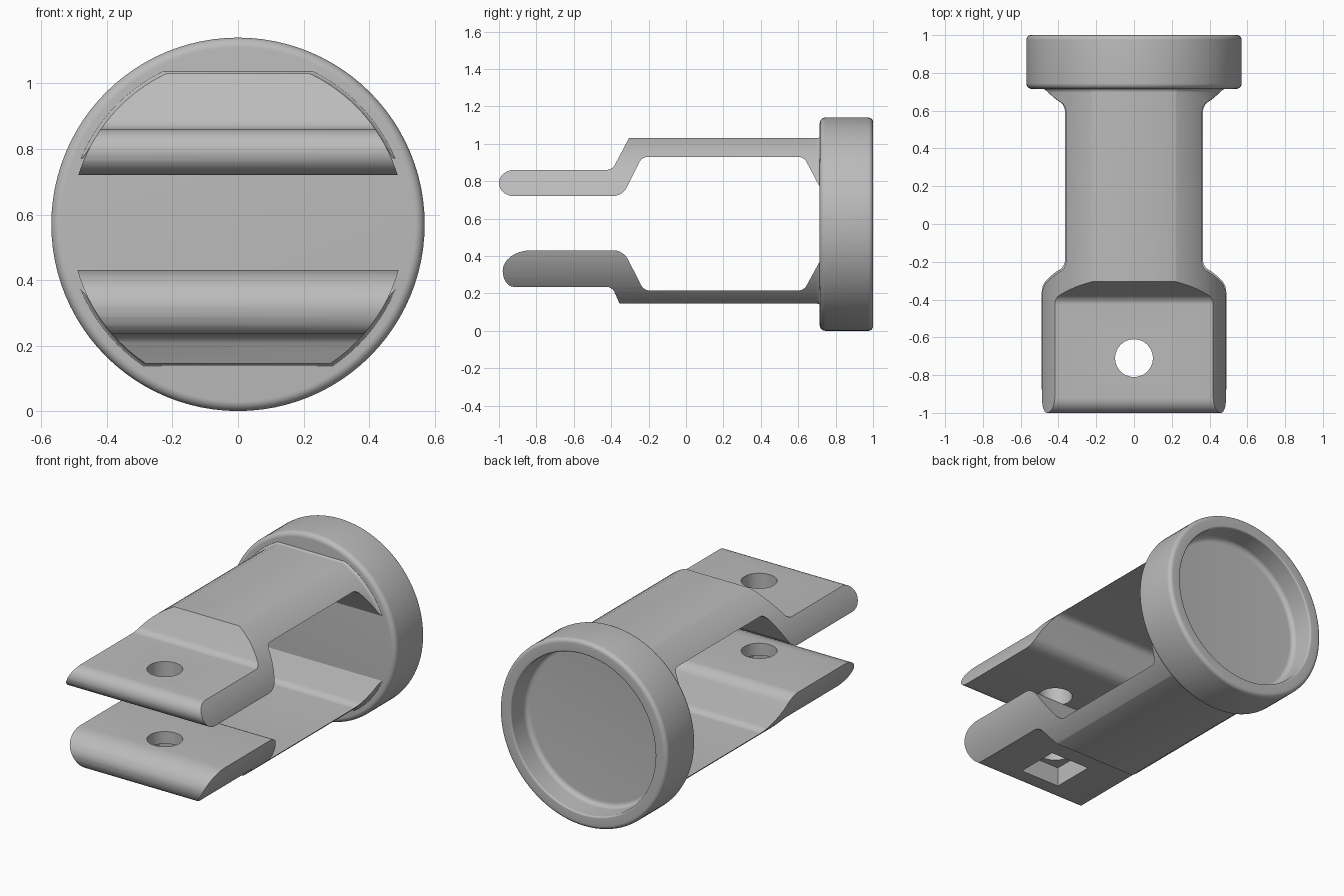
import bpy, bmesh, math
from mathutils import Vector, Matrix

cube = bpy.data.objects.get("Cube")
if cube:
    bpy.data.objects.remove(cube, do_unlink=True)

AXIS_Z = 0.57      # height of the long axis
HOLE_Y = -0.71     # bolt position along the arms

grey = bpy.data.materials.new("plain grey")
grey.use_nodes = True
grey.diffuse_color = (0.5, 0.5, 0.5, 1)
grey.node_tree.nodes["Principled BSDF"].inputs["Base Color"].default_value = (0.5, 0.5, 0.5, 1)


def rounded(corners, closed=True, steps=8):
    """Replace corners (u, v, reach_in, reach_out) by elliptical arcs."""
    out, n = [], len(corners)
    for i, c in enumerate(corners):
        p = Vector(c[:2])
        if len(c) == 2:
            out.append(p)
            continue
        a = (Vector(corners[i - 1][:2]) - p).normalized() * c[2]
        b = (Vector(corners[(i + 1) % n][:2]) - p).normalized() * c[-1]
        for k in range(steps + 1):
            t = math.pi / 2 * k / steps
            out.append(p + a * (1 - math.sin(t)) + b * (1 - math.cos(t)))
    return out


def finish(name, bm):
    bmesh.ops.recalc_face_normals(bm, faces=bm.faces)
    mesh = bpy.data.meshes.new(name)
    bm.to_mesh(mesh)
    bm.free()
    mesh.materials.append(grey)
    ob = bpy.data.objects.new(name, mesh)
    bpy.context.collection.objects.link(ob)
    return ob


def extrude_x(name, points, half):
    bm = bmesh.new()
    face = bm.faces.new([bm.verts.new((-half, y, z)) for y, z in points])
    moved = bmesh.ops.extrude_face_region(bm, geom=[face])["geom"]
    verts = [v for v in moved if isinstance(v, bmesh.types.BMVert)]
    bmesh.ops.translate(bm, verts=verts, vec=(2 * half, 0, 0))
    return finish(name, bm)


def lathe_y(name, points, segments=96):
    bm = bmesh.new()
    verts = [bm.verts.new((r, y, AXIS_Z)) for r, y in points]
    edges = [bm.edges.new(pair) for pair in zip(verts, verts[1:])]
    bmesh.ops.spin(bm, geom=verts + edges, cent=(0, 0, AXIS_Z), axis=(0, 1, 0),
                   angle=math.tau, steps=segments, use_duplicate=False)
    bmesh.ops.remove_doubles(bm, verts=bm.verts, dist=0.0001)
    return finish(name, bm)


def prism_z(name, sides, radius, low, high, turn=0):
    bm = bmesh.new()
    place = Matrix.Translation((0, HOLE_Y, (low + high) / 2)) @ Matrix.Rotation(turn, 4, "Z")
    bmesh.ops.create_cone(bm, cap_ends=True, segments=sides, radius1=radius,
                          radius2=radius, depth=high - low, matrix=place)
    return finish(name, bm)


def select_only(ob):
    bpy.ops.object.select_all(action="DESELECT")
    bpy.context.view_layer.objects.active = ob
    ob.select_set(True)


def boolean(ob, cutter, operation):
    mod = ob.modifiers.new("cut", "BOOLEAN")
    mod.object, mod.operation, mod.solver = cutter, operation, "EXACT"
    select_only(ob)
    bpy.ops.object.modifier_apply(modifier=mod.name)
    bpy.data.objects.remove(cutter, do_unlink=True)


def smooth(ob):
    select_only(ob)
    bpy.ops.object.shade_smooth_by_angle(angle=math.radians(36))


# Round cup with a recess in its back
cup = lathe_y("end_cup", rounded([
    (0, 0.715), (0.57, 0.715, 0.03), (0.57, 1, 0.025),
    (0.49, 1, 0.01), (0.49, 0.85, 0.03), (0, 0.85)]))
smooth(cup)

# Side profiles of the two cranked arms
upper = [(-1, 0.72, 0.08, 0.07), (-1, 0.86, 0.07, 0.08), (-0.395, 0.86, 0.03),
         (-0.305, 1.03), (0.72, 1.03, 0.02), (0.72, 1.05), (0.75, 1.05),
         (0.75, 0.76), (0.72, 0.76), (0.63, 0.93, 0.03),
         (-0.235, 0.93, 0.03), (-0.34, 0.72, 0.05)]
lower = [(-0.98, 0.235, 0.06, 0.085), (-0.98, 0.43, 0.11, 0.15),
         (-0.335, 0.43, 0.05), (-0.225, 0.215, 0.03), (0.63, 0.215, 0.03),
         (0.72, 0.38), (0.75, 0.38), (0.75, 0.125), (0.72, 0.125),
         (0.72, 0.145, 0.02), (-0.355, 0.145), (-0.395, 0.235, 0.03)]

for name, profile in (("upper_arm", upper), ("lower_arm", lower)):
    arm = extrude_x(name, rounded(profile), 0.6)
    # Round the sides, flaring slightly where the arm meets the cup
    envelope = lathe_y("envelope", rounded([
        (0, -1.1), (0.51, -1.1), (0.51, 0.72, 0.025), (0.535, 0.72),
        (0.535, 0.8), (0, 0.8)]))
    boolean(arm, envelope, "INTERSECT")
    boolean(arm, prism_z("bolt_hole", 48, 0.1, 0.1, 1.1), "DIFFERENCE")
    # Square nut pocket under the lower arm
    if name == "lower_arm":
        boolean(arm, prism_z("nut_pocket", 4, 0.135 * math.sqrt(2), 0.1, 0.355,
                             math.pi / 4), "DIFFERENCE")
    smooth(arm)
